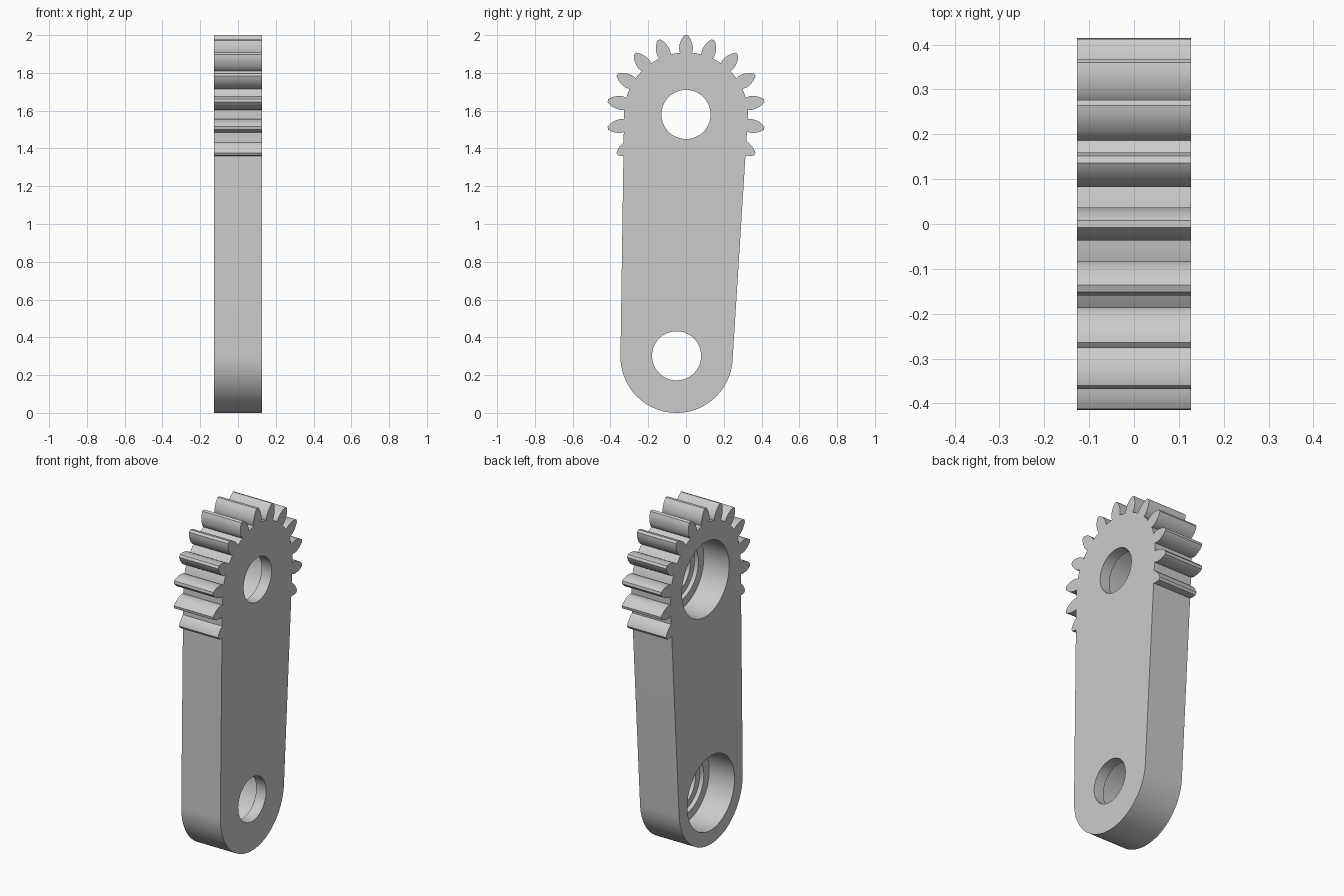
import bpy, bmesh
from math import sin, cos, atan2, asin, hypot, pi, radians

HALF = 0.1275                        # half thickness along x
PIVOT, PIVOT_R = (0.0, 1.58), 0.328  # upper end (y, z) and radius
FOOT, FOOT_R = (-0.05, 0.297), 0.297  # lower end
TEETH, SPAN = 18, 6                  # pitch count, teeth kept each side of the top
# Half of a tooth: (radius, half width), from root to tip
FLANK = [(0.29, 0.026), (0.325, 0.031), (0.336, 0.035), (0.35, 0.0365), (0.365, 0.035),
         (0.38, 0.031), (0.395, 0.0255), (0.409, 0.017), (0.42, 0.008)]

if "Cube" in bpy.data.objects:
    bpy.data.objects.remove(bpy.data.objects["Cube"], do_unlink=True)

steel = bpy.data.materials.new("light grey")
steel.use_nodes = True
steel.diffuse_color = (0.6, 0.6, 0.6, 1)
steel.node_tree.nodes["Principled BSDF"].inputs["Base Color"].default_value = (0.6, 0.6, 0.6, 1)


def skin(name, rings):
    """Closed solid from a row of matching rings of points."""
    bm = bmesh.new()
    loops = [[bm.verts.new(p) for p in ring] for ring in rings]
    n = len(loops[0])
    for a, b in zip(loops, loops[1:]):
        for i in range(n):
            j = (i + 1) % n
            bm.faces.new((a[i], a[j], b[j], b[i]))
    bm.faces.new(loops[0])
    bm.faces.new(loops[-1])
    bmesh.ops.recalc_face_normals(bm, faces=bm.faces)
    mesh = bpy.data.meshes.new(name)
    bm.to_mesh(mesh)
    bm.free()
    mesh.materials.append(steel)
    obj = bpy.data.objects.new(name, mesh)
    bpy.context.collection.objects.link(obj)
    return obj


def plate(name, outline):
    return skin(name, [[(x, y, z) for y, z in outline] for x in (-HALF, HALF)])


def arc(centre, r, start, end, n):
    return [(centre[0] + r * cos(start + (end - start) * i / n),
             centre[1] + r * sin(start + (end - start) * i / n)) for i in range(n + 1)]


def combine(target, other, operation):
    mod = target.modifiers.new(operation, "BOOLEAN")
    mod.operation, mod.solver, mod.object = operation, "EXACT", other
    bpy.ops.object.select_all(action="DESELECT")
    bpy.context.view_layer.objects.active = target
    target.select_set(True)
    bpy.ops.object.modifier_apply(modifier=mod.name)
    bpy.data.objects.remove(other, do_unlink=True)


# Arm: two round ends joined by tangent edges
dy, dz = PIVOT[0] - FOOT[0], PIVOT[1] - FOOT[1]
axis = atan2(dz, dy)
lean = asin((PIVOT_R - FOOT_R) / hypot(dy, dz))
right, left = axis - pi / 2 - lean, axis + pi / 2 + lean
arm = plate("geared_arm", arc(PIVOT, PIVOT_R, right, left, 48)
            + arc(FOOT, FOOT_R, left, right + 2 * pi, 48))

# Gear teeth around the upper end
profile = [(w, r) for r, w in FLANK] + [(-w, r) for r, w in reversed(FLANK)]
for k in range(-SPAN, SPAN + 1):
    a = radians(360 / TEETH * k)
    outline = [(PIVOT[0] + w * cos(a) + r * sin(a), PIVOT[1] - w * sin(a) + r * cos(a))
               for w, r in profile]
    combine(arm, plate("gear_tooth", outline), "UNION")

# Stepped bearing pockets, wide on the -x side, narrow through to +x
STEPS = [(-0.2, 0.22), (0.038, 0.22), (0.038, 0.17), (0.063, 0.17), (0.063, 0.13), (0.2, 0.13)]
for centre in (PIVOT, (FOOT[0], 0.302)):
    rings = [[(x, y, z) for y, z in arc(centre, r, 0, 2 * pi, 64)[:-1]] for x, r in STEPS]
    combine(arm, skin("pocket_cutter", rings), "DIFFERENCE")

# Smooth curved walls, keep crisp edges
bpy.ops.object.select_all(action="DESELECT")
arm.select_set(True)
bpy.context.view_layer.objects.active = arm
bpy.ops.object.shade_smooth_by_angle(angle=radians(25))
